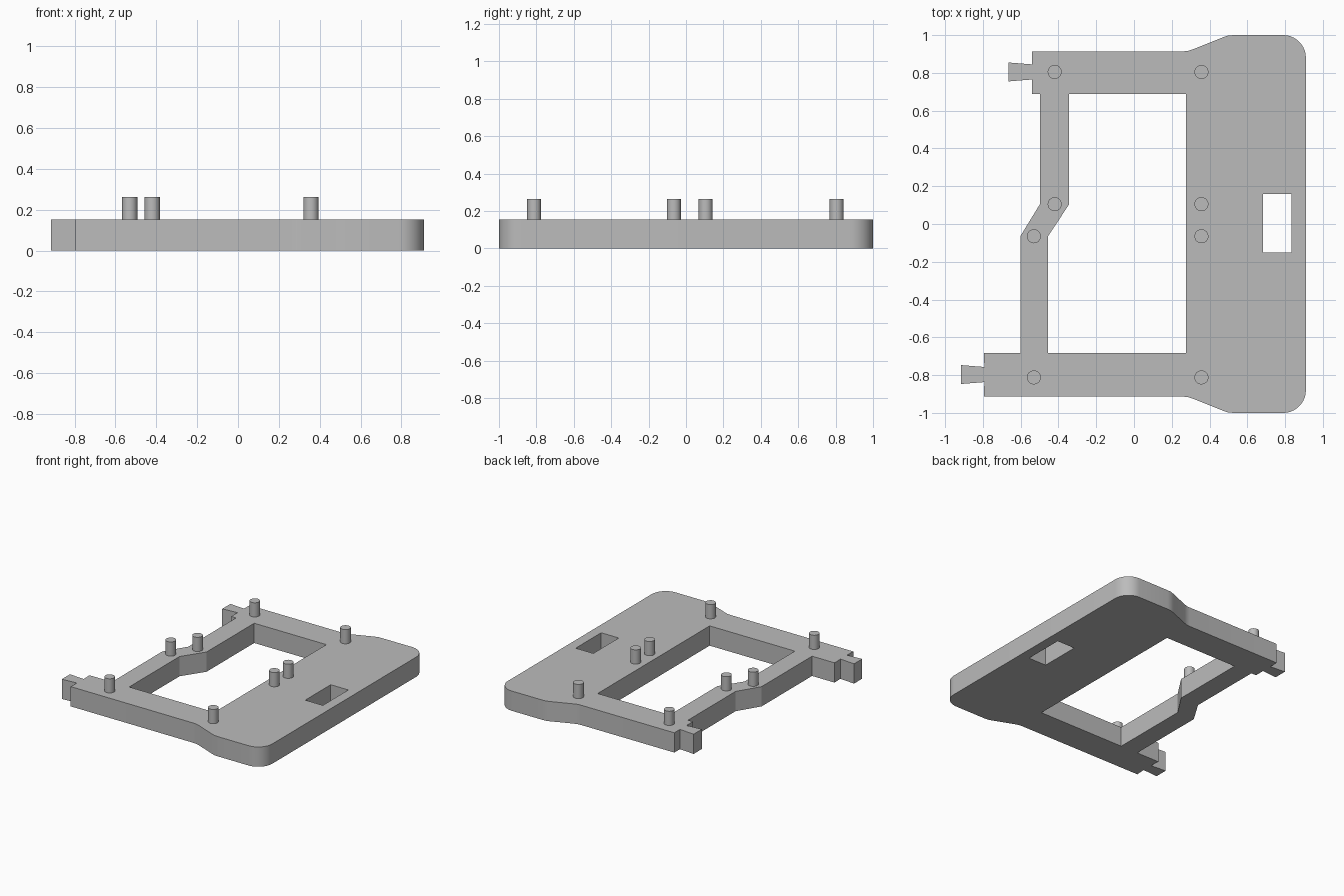
import bpy, bmesh
from math import radians, sin, cos

cube = bpy.data.objects.get("Cube")
if cube:
    bpy.data.objects.remove(cube, do_unlink=True)

PLATE_H = 0.153
PEG_TOP = 0.263
PEG_R = 0.037

grey = bpy.data.materials.new("plain grey")
grey.use_nodes = True
colour = (0.5, 0.5, 0.5, 1)
grey.diffuse_color = colour
grey.node_tree.nodes["Principled BSDF"].inputs["Base Color"].default_value = colour


def finish(bm, name):
    bmesh.ops.recalc_face_normals(bm, faces=bm.faces)
    mesh = bpy.data.meshes.new(name)
    bm.to_mesh(mesh)
    bm.free()
    mesh.materials.append(grey)
    obj = bpy.data.objects.new(name, mesh)
    bpy.context.collection.objects.link(obj)
    bpy.ops.object.select_all(action='DESELECT')
    bpy.context.view_layer.objects.active = obj
    obj.select_set(True)
    bpy.ops.object.shade_smooth_by_angle(angle=radians(30))
    return obj


def plate(name, loops, height):
    """Fill an outline with holes and raise it to a solid."""
    bm = bmesh.new()
    for loop in loops:
        verts = [bm.verts.new((x, y, 0)) for x, y in loop]
        for a, b in zip(verts, verts[1:] + verts[:1]):
            bm.edges.new((a, b))
    bmesh.ops.triangle_fill(bm, edges=bm.edges[:], use_beauty=True)
    raised = bmesh.ops.extrude_face_region(bm, geom=bm.faces[:], use_keep_orig=True)
    top = [v for v in raised["geom"] if isinstance(v, bmesh.types.BMVert)]
    bmesh.ops.translate(bm, verts=top, vec=(0, 0, height))
    return finish(bm, name)


def flared_tab(x, y):
    """Dovetail tab pointing to -x from a wall at x, top to bottom."""
    return [(x, y + 0.04), (x - 0.124, y + 0.05),
            (x - 0.124, y - 0.05), (x, y - 0.04)]


def wide_end(s):
    """Shoulder and rounded corner of the wide side, s = -1 front, 1 back."""
    pts = [(0.26, 0.914), (0.285, 0.916), (0.31, 0.924),
           (0.45, 0.98), (0.475, 0.99), (0.5, 0.998), (0.53, 1)]
    r = 0.12
    pts += [(0.91 - r + r * sin(radians(a)), 1 - r + r * cos(radians(a)))
            for a in range(0, 91, 9)]
    return [(x, s * y) for x, y in pts]


# Frame: outline with tabs, central opening and small slot
outline = (
    [(-0.54, 0.914)] + flared_tab(-0.54, 0.805) + [(-0.54, 0.688)]
    + [(-0.498, 0.688), (-0.498, 0.105), (-0.602, -0.065), (-0.602, -0.682)]
    + [(-0.795, -0.682)] + flared_tab(-0.792, -0.797) + [(-0.795, -0.912)]
    + wide_end(-1) + wide_end(1)[::-1]
)
opening = [(-0.343, 0.688), (0.275, 0.688), (0.275, -0.682),
           (-0.455, -0.682), (-0.455, -0.065), (-0.343, 0.105)]
slot = [(0.682, -0.152), (0.833, -0.152), (0.833, 0.16), (0.682, 0.16)]
plate("frame", [outline, opening, slot], PLATE_H)

# Locating pegs: one pair per row
rows = {"back": (-0.42, 0.805), "mid_back": (-0.42, 0.105),
        "mid_front": (-0.53, -0.065), "front": (-0.53, -0.812)}
for row, (right_x, y) in rows.items():
    for side, x in (("right", right_x), ("left", 0.357)):
        bm = bmesh.new()
        depth = PEG_TOP - PLATE_H + 0.01
        bmesh.ops.create_cone(bm, cap_ends=True, segments=32, radius1=PEG_R,
                              radius2=PEG_R, depth=depth)
        bmesh.ops.translate(bm, verts=bm.verts, vec=(x, y, PEG_TOP - depth / 2))
        finish(bm, f"{row}_{side}_peg")
